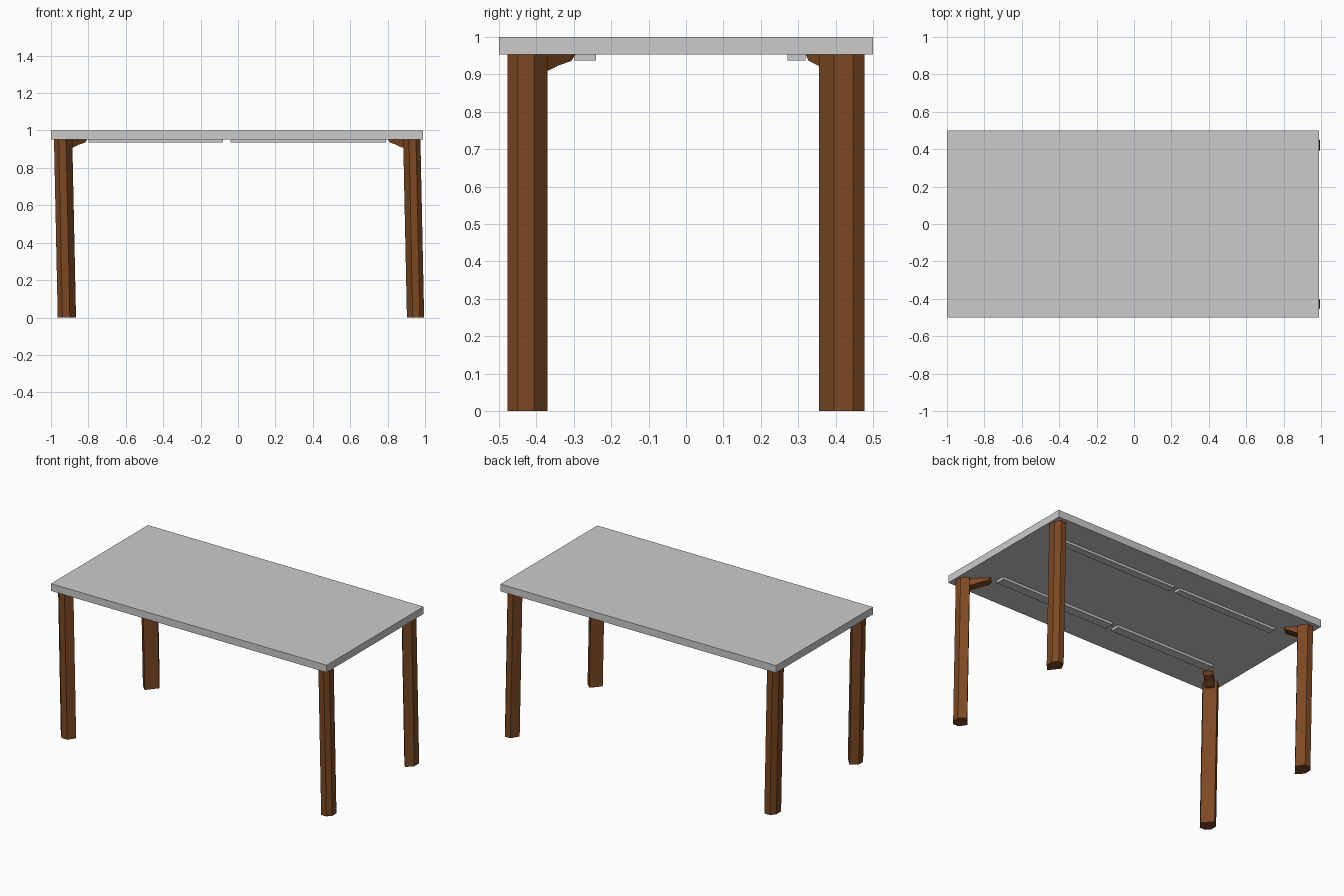
import bpy, bmesh
from math import sqrt
from mathutils import Vector

cube = bpy.data.objects.get("Cube")
if cube:
    bpy.data.objects.remove(cube, do_unlink=True)


def material(name, color):
    m = bpy.data.materials.new(name)
    m.use_nodes = True
    m.diffuse_color = color
    for n in m.node_tree.nodes:
        if n.type == 'BSDF_PRINCIPLED':
            n.inputs["Base Color"].default_value = color
            n.inputs["Roughness"].default_value = 0.8
    return m


GREY = material("light grey", (0.6, 0.6, 0.6, 1))
WOOD = material("brown wood", (0.2, 0.065, 0.016, 1))


def prism(name, ring_a, ring_b, mat):
    """Closed solid between two matching rings of points."""
    bm = bmesh.new()
    a = [bm.verts.new(p) for p in ring_a]
    b = [bm.verts.new(p) for p in ring_b]
    bm.faces.new(a)
    bm.faces.new(b)
    for i in range(len(a)):
        j = (i + 1) % len(a)
        bm.faces.new((a[i], a[j], b[j], b[i]))
    bmesh.ops.recalc_face_normals(bm, faces=bm.faces)
    me = bpy.data.meshes.new(name)
    bm.to_mesh(me)
    bm.free()
    me.materials.append(mat)
    ob = bpy.data.objects.new(name, me)
    bpy.context.collection.objects.link(ob)
    return ob


def box(name, x0, x1, y0, y1, z0, z1, mat):
    corners = [(x0, y0), (x1, y0), (x1, y1), (x0, y1)]
    return prism(name, [(x, y, z0) for x, y in corners],
                 [(x, y, z1) for x, y in corners], mat)


UNDERSIDE = 0.953

# Table top
box("table_top", -1, 0.99, -0.5, 0.5, UNDERSIDE, 1, GREY)

# Shallow rails under the top
for side, y0, y1 in (("front", -0.30, -0.24), ("back", 0.272, 0.32)):
    for end, x0, x1 in (("right", -0.80, -0.08), ("left", -0.04, 0.79)):
        box(f"{side}_{end}_rail", x0, x1, y0, y1, 0.937, UNDERSIDE, GREY)

# Leg section: u points to the table centre, v runs across it
SECTION = [(0.04, 0.045), (-0.02, 0.052), (-0.052, 0.02),
           (-0.052, -0.02), (-0.02, -0.052), (0.04, -0.045)]
# Brace outline as (distance along brace as a fraction, height)
BRACE = [(0, UNDERSIDE), (0, 0.908), (0.35, 0.91), (0.6, 0.924),
         (0.9, 0.936), (1, UNDERSIDE)]


def leg(name, sx, sy, x, y, scale_x, scale_y, reach):
    u = Vector((-sx, -sy, 0)) / sqrt(2)
    v = Vector((sx, -sy, 0)) / sqrt(2)

    def ring(cx, z):
        pts = [u * a + v * b for a, b in SECTION]
        return [(cx + p.x * scale_x, y + p.y * scale_y, z) for p in pts]

    # Legs lean slightly towards +x at the floor
    prism(name, ring(x + 0.02, 0.004), ring(x, UNDERSIDE), WOOD)

    base = Vector((x, y, 0))
    sides = [[base + u * (d * reach) + v * w + Vector((0, 0, z))
              for d, z in BRACE] for w in (-0.028, 0.028)]
    prism(name + "_brace", sides[0], sides[1], WOOD)


for side, sy, y, scale_y, reach in (("front", -1, -0.428, 0.96, 0.16),
                                    ("back", 1, 0.421, 1.1, 0.115)):
    leg(f"{side}_right_leg", -1, sy, -0.939, y, 0.88, scale_y, reach)
    leg(f"{side}_left_leg", 1, sy, 0.933, y, 0.83, scale_y, reach)

# Rest the whole model on the floor
for ob in bpy.context.collection.objects:
    if ob.name.endswith("_leg"):
        for vert in ob.data.vertices:
            if vert.co.z < 0.01:
                vert.co.z = 0
